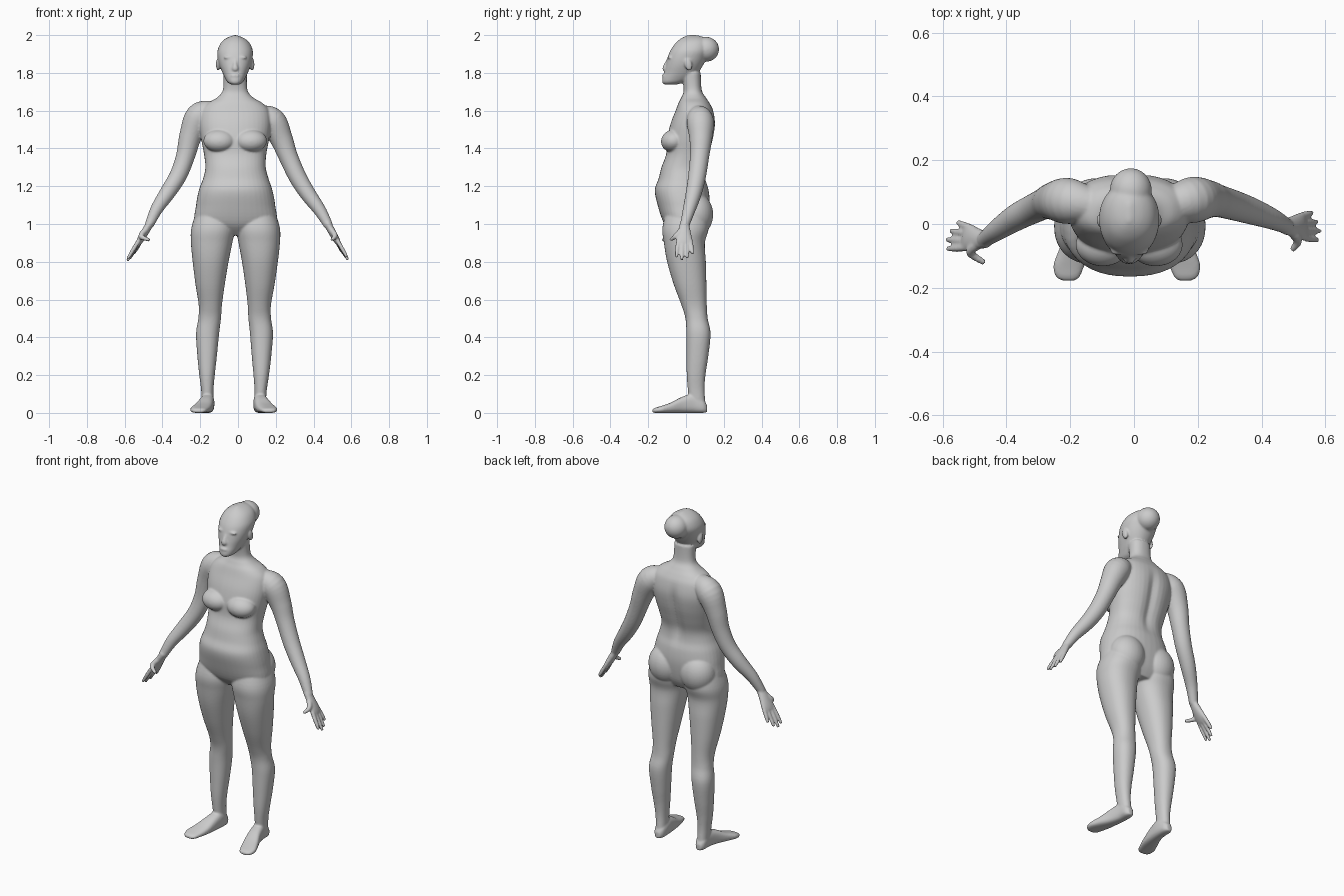
import bpy, bmesh, math
from mathutils import Vector, Matrix

SEG = 40
bm = bmesh.new()


def smooth_rows(rows, k=5):
    """Catmull-Rom interpolation of rows of numbers."""
    out = []
    for i in range(len(rows) - 1):
        p0, p1 = rows[max(i - 1, 0)], rows[i]
        p2, p3 = rows[i + 1], rows[min(i + 2, len(rows) - 1)]
        for j in range(k):
            t = j / k
            out.append([0.5 * (2 * b + (c - a) * t + (2 * a - 5 * b + 4 * c - d) * t * t
                               + (3 * b - a - 3 * c + d) * t ** 3)
                        for a, b, c, d in zip(p0, p1, p2, p3)])
    return out + [list(rows[-1])]


def skin(rings):
    loops = [[bm.verts.new(p) for p in r] for r in rings]
    faces = [bm.faces.new(loops[0]), bm.faces.new(loops[-1])]
    for a, b in zip(loops, loops[1:]):
        for i in range(len(a)):
            j = (i + 1) % len(a)
            faces.append(bm.faces.new((a[i], a[j], b[j], b[i])))
    bmesh.ops.recalc_face_normals(bm, faces=faces)


def oval(n):
    for i in range(SEG):
        a = 2 * math.pi * i / SEG
        c, s = math.cos(a), math.sin(a)
        yield (math.copysign(abs(c) ** (2 / n), c), math.copysign(abs(s) ** (2 / n), s))


def slices(rows, n=2.2, along="z", groove=0.0, place=lambda p: p):
    """Loft through flat outlines given as (level, a min, a max, b min, b max)."""
    rings = []
    for t, a0, a1, b0, b1 in smooth_rows(rows):
        ring = []
        for u, v in oval(n):
            a, b = (a0 + a1) / 2 + u * (a1 - a0) / 2, (b0 + b1) / 2 + v * (b1 - b0) / 2
            if groove and v > 0:
                b -= groove * math.exp(-((a + 0.015) / 0.03) ** 2 - ((t - 1.4) / 0.16) ** 4)
            ring.append(place(Vector((a, b, t) if along == "z" else (a, t, b))))
        rings.append(ring)
    skin(rings)


def tube(rows, wide=(0, 1, 0)):
    """Loft along a path of (x, y, z, half width, half thickness)."""
    rows = smooth_rows(rows)
    rings = []
    for i, r in enumerate(rows):
        d = Vector(rows[min(i + 1, len(rows) - 1)][:3]) - Vector(rows[max(i - 1, 0)][:3])
        d.normalize()
        w = Vector(wide)
        w = (w - d * w.dot(d)).normalized()
        h = d.cross(w)
        rings.append([Vector(r[:3]) + w * u * r[3] + h * v * r[4] for u, v in oval(2)])
    skin(rings)


def blob(loc, size, tilt=0):
    m = Matrix.Translation(loc) @ Matrix.Rotation(tilt, 4, "X") @ Matrix.Diagonal((*size, 1))
    bmesh.ops.create_uvsphere(bm, u_segments=32, v_segments=20, radius=1, matrix=m)


def other_side(p):
    """Mirror to the other leg; the stance leans a little to one side."""
    return Vector((-p.x - 0.025 - 0.02 * max(0, 1 - p.z), p.y, p.z))


# torso and neck
slices([(.94, -.12, .10, -.06, .08), (1.0, -.225, .20, -.115, .11), (1.1, -.222, .197, -.15, .125),
        (1.18, -.207, .182, -.165, .12), (1.24, -.185, .162, -.145, .105),
        (1.30, -.173, .147, -.13, .105), (1.37, -.18, .15, -.105, .125),
        (1.45, -.195, .165, -.10, .147), (1.53, -.205, .175, -.082, .157),
        (1.60, -.195, .165, -.055, .145), (1.64, -.16, .13, -.04, .125),
        (1.67, -.11, .08, -.025, .105), (1.71, -.08, .05, -.012, .083),
        (1.80, -.077, .047, -.025, .078)], n=2.3, groove=.018)

# breasts, buttocks and ears
for s in (-1, 1):
    blob((s * .083 - .015, -.065, 1.44), (.085, .068, .06), .25)
    blob((s * .105 - .012, .05, 1.05), (.105, .094, .115))
    blob((s * .09 - .015, .012, 1.845), (.012, .02, .034), .25)

# head, hair bun, nose, lips and brow
slices([(1.738, -.035, .005, -.115, -.05), (1.75, -.055, .025, -.126, -.01),
        (1.775, -.07, .04, -.124, .04), (1.80, -.082, .052, -.115, .065),
        (1.84, -.098, .068, -.107, .09), (1.88, -.107, .077, -.098, .11),
        (1.92, -.108, .078, -.082, .125), (1.96, -.09, .06, -.053, .12),
        (1.985, -.06, .03, -.022, .10), (2.0, -.02, -.01, .01, .06)], n=2.15)
blob((-.01, .105, 1.925), (.066, .07, .066))
tube([(-.015, -.09, 1.875, .009, .008), (-.015, -.105, 1.845, .011, .011),
      (-.015, -.112, 1.822, .017, .013), (-.015, -.105, 1.81, .01, .008)], (1, 0, 0))
blob((-.015, -.116, 1.785), (.024, .011, .009))
for s in (-1, 1):
    blob((s * .036 - .015, -.084, 1.882), (.026, .014, .008))

# legs and feet
for place in (lambda p: p, other_side):
    slices([(1.08, -.215, -.03, -.10, .11), (.98, -.247, -.016, -.125, .12),
            (.90, -.249, -.03, -.117, .10), (.80, -.24, -.05, -.10, .105),
            (.68, -.225, -.07, -.065, .108), (.57, -.208, -.085, -.024, .11),
            (.50, -.21, -.09, -.003, .115), (.42, -.222, -.10, .002, .13),
            (.30, -.215, -.112, .003, .118), (.20, -.205, -.123, .004, .103),
            (.12, -.195, -.13, .01, .098), (.03, -.19, -.13, .02, .105)], place=place)
    slices([(.112, -.175, -.145, .004, .04), (.09, -.19, -.13, 0, .07),
            (.04, -.195, -.125, 0, .10), (-.02, -.21, -.13, 0, .085),
            (-.08, -.235, -.14, 0, .055), (-.13, -.253, -.155, 0, .037),
            (-.165, -.245, -.17, 0, .026), (-.178, -.225, -.185, .003, .017)],
           n=2.7, along="y", place=place)


def hand(wrist, tip, wide, thumb_tip):
    wrist, tip, wide = Vector(wrist), Vector(tip), Vector(wide).normalized()
    at = lambda t, o: wrist.lerp(tip, t) + wide * o
    tube([(*at(-.1, 0), .024, .02), (*at(.2, 0), .034, .02), (*at(.42, 0), .043, .017),
          (*at(.55, 0), .038, .012)], wide)
    for k, reach in zip((-1.5, -.5, .5, 1.5), (.95, 1.03, .98, .85)):
        tube([(*at(.42, k * .021), .0115, .0115), (*at(.7, k * .026), .011, .011),
              (*at(reach, k * .029), .008, .008)], wide)
    tube([(*at(.12, -.015), .016, .016), (*at(.3, -.045), .014, .014),
          (*thumb_tip, .009, .009)], (1, 0, 0))


def arm(path):
    tube([(x, y, z, r, r) for x, y, z, r in path])


# arms and hands
arm([(-.13, .06, 1.605, .05), (-.205, .072, 1.57, .072), (-.25, .072, 1.47, .06),
     (-.278, .065, 1.36, .05), (-.315, .048, 1.26, .046), (-.37, .02, 1.17, .042),
     (-.43, -.02, 1.08, .033), (-.47, -.05, .995, .024)])
hand((-.47, -.05, .995), (-.58, -.035, .81), (.25, 1, .1), (-.468, -.122, .915))
arm([(.11, .06, 1.58, .05), (.18, .075, 1.545, .072), (.23, .078, 1.45, .06),
     (.265, .072, 1.36, .051), (.315, .058, 1.25, .047), (.37, .04, 1.16, .042),
     (.435, .015, 1.07, .033), (.48, -.008, .99, .024)])
hand((.48, -.008, .99), (.578, -.008, .815), (-.1, 1, 0), (.495, -.082, .915))

# fuse all parts into one smooth skin
mesh = bpy.data.meshes.new("body")
bm.to_mesh(mesh)
bm.free()
body = bpy.data.objects.new("body", mesh)
bpy.context.collection.objects.link(body)
fuse = body.modifiers.new("fuse", "REMESH")
fuse.mode, fuse.voxel_size, fuse.use_smooth_shade = "VOXEL", .0055, True
relax = body.modifiers.new("relax", "SMOOTH")
relax.factor, relax.iterations = .5, 6
